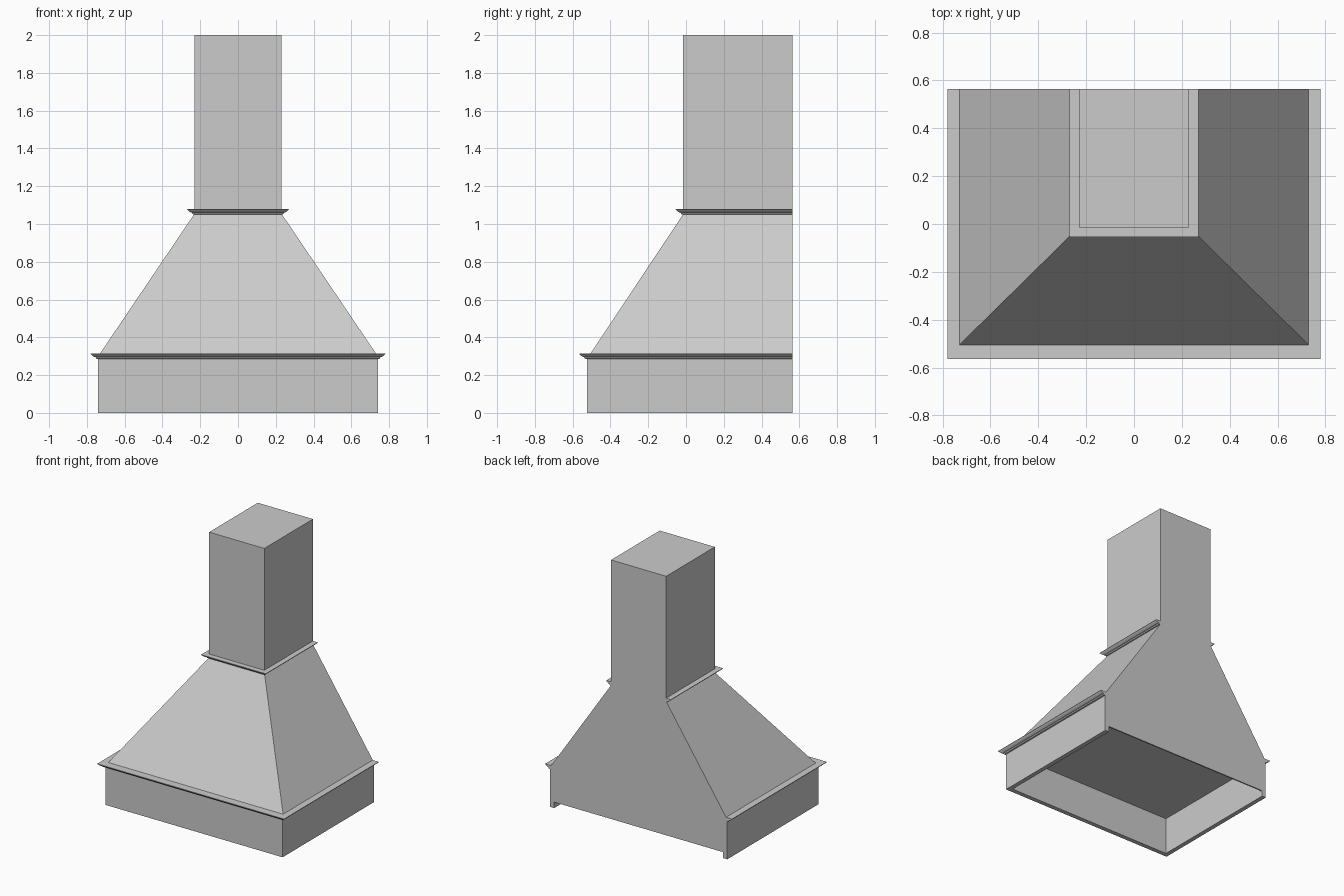
import bpy
import bmesh

cube = bpy.data.objects.get("Cube")
if cube:
    bpy.data.objects.remove(cube, do_unlink=True)

BACK = 0.565
COLOUR = (0.6, 0.6, 0.6, 1.0)
steel = bpy.data.materials.new("light grey metal")
steel.diffuse_color = COLOUR
steel.use_nodes = True
steel.node_tree.nodes["Principled BSDF"].inputs["Base Color"].default_value = COLOUR


def finish(name, bm):
    bmesh.ops.recalc_face_normals(bm, faces=bm.faces)
    mesh = bpy.data.meshes.new(name)
    bm.to_mesh(mesh)
    bm.free()
    mesh.materials.append(steel)
    obj = bpy.data.objects.new(name, mesh)
    bpy.context.collection.objects.link(obj)


def loft(name, levels):
    """Stack rectangles (half width, front y, z) that share a flat back."""
    bm = bmesh.new()
    rings = [[bm.verts.new(p) for p in ((-w, f, z), (w, f, z), (w, BACK, z), (-w, BACK, z))]
             for w, f, z in levels]
    for a, b in zip(rings, rings[1:]):
        for i in range(4):
            j = (i + 1) % 4
            bm.faces.new((a[i], a[j], b[j], b[i]))
    bm.faces.new(rings[0][::-1])
    bm.faces.new(rings[-1])
    finish(name, bm)


def moulding(name, width, front, z):
    """Flared trim around the front and both sides."""
    profile = [(0, 0), (0.010, 0.002), (0.014, 0.010), (0.024, 0.013),
               (0.032, 0.019), (0.040, 0.027), (0.040, 0.030)]
    loft(name, [(width + out, front - out, z + up) for out, up in profile])


def skirt(name, width, front, z0, z1, thick):
    """U-shaped wall, open at the back."""
    bm = bmesh.new()
    iw, iy = width - thick, front + thick
    outline = [(-width, BACK), (-width, front), (width, front), (width, BACK),
               (iw, BACK), (iw, iy), (-iw, iy), (-iw, BACK)]
    face = bm.faces.new([bm.verts.new((x, y, z0)) for x, y in outline])
    top = bmesh.ops.extrude_face_region(bm, geom=[face])["geom"]
    bmesh.ops.translate(bm, vec=(0, 0, z1 - z0),
                        verts=[v for v in top if isinstance(v, bmesh.types.BMVert)])
    finish(name, bm)


def back_panel(name, width, z0, z1, thick):
    bm = bmesh.new()
    bmesh.ops.create_cube(bm, size=1)
    bmesh.ops.scale(bm, vec=(width * 2, thick, z1 - z0), verts=bm.verts)
    bmesh.ops.translate(bm, vec=(0, BACK - thick / 2, (z0 + z1) / 2), verts=bm.verts)
    finish(name, bm)


# hollow lower body with a lip under the open intake
skirt("base_skirt", 0.74, -0.525, 0, 0.287, 0.03)
skirt("intake_lip", 0.712, -0.497, 0.0, 0.045, 0.006)
back_panel("base_back", 0.711, 0.045, 0.287, 0.01)

# trims, sloping canopy and chimney
moulding("lower_moulding", 0.74, -0.525, 0.285)
loft("canopy", [(0.73, -0.505, 0.30), (0.73, -0.505, 0.315), (0.232, -0.015, 1.052)])
moulding("upper_moulding", 0.23, -0.015, 1.05)
loft("chimney", [(0.23, -0.015, 1.07), (0.23, -0.015, 2.0)])
